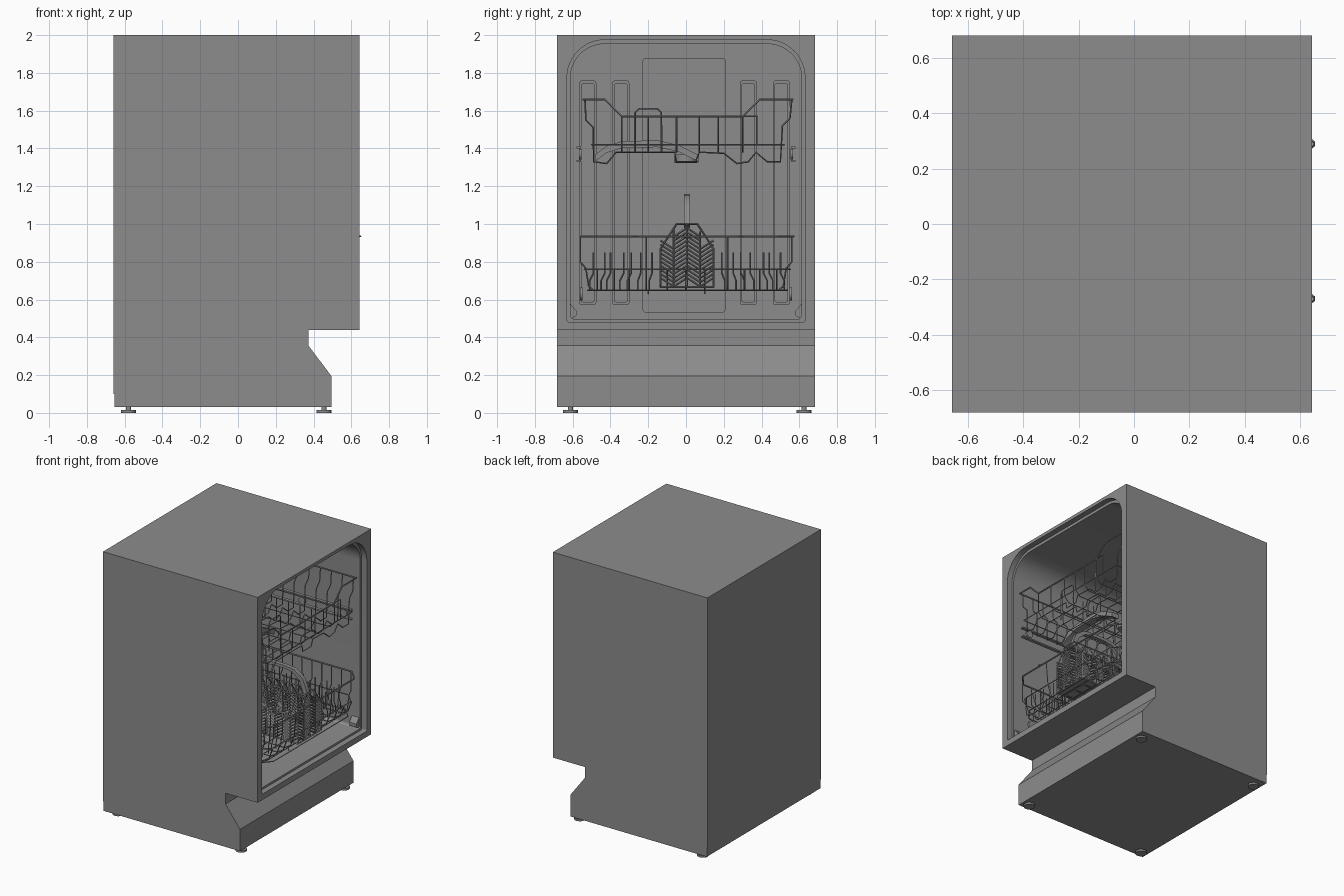
import bpy, bmesh
from math import sin, cos, pi, radians

if "Cube" in bpy.data.objects:
    bpy.data.objects.remove(bpy.data.objects["Cube"])

GREY = bpy.data.materials.new("dark_grey")
GREY.diffuse_color = (.265, .265, .265, 1)
GREY.use_nodes = True
GREY.node_tree.nodes["Principled BSDF"].inputs["Base Color"].default_value = GREY.diffuse_color


def link(name, data):
    ob = bpy.data.objects.new(name, data)
    data.materials.append(GREY)
    bpy.context.collection.objects.link(ob)
    return ob


def activate(ob):
    bpy.ops.object.select_all(action='DESELECT')
    ob.select_set(True)
    bpy.context.view_layer.objects.active = ob


def smooth(ob):
    activate(ob)
    bpy.ops.object.shade_smooth_by_angle(angle=radians(35))


def prism(name, pts, a, b, axis):
    """Extrude a 2D outline along x (outline y,z) or y (outline x,z)."""
    put = (lambda p, t: (t, p[0], p[1])) if axis == 'x' else (lambda p, t: (p[0], t, p[1]))
    bm = bmesh.new()
    lo = [bm.verts.new(put(p, a)) for p in pts]
    hi = [bm.verts.new(put(p, b)) for p in pts]
    bm.faces.new(lo)
    bm.faces.new(hi)
    n = len(pts)
    for i in range(n):
        bm.faces.new((lo[i], lo[(i + 1) % n], hi[(i + 1) % n], hi[i]))
    bmesh.ops.recalc_face_normals(bm, faces=bm.faces)
    me = bpy.data.meshes.new(name)
    bm.to_mesh(me)
    bm.free()
    return link(name, me)


def rounded(y0, y1, z0, z1, rb, rt, n=12):
    """Rectangle outline with bottom and top corner radii."""
    out = []
    for cy, cz, r, a in ((y1 - rb, z0 + rb, rb, -90), (y1 - rt, z1 - rt, rt, 0),
                         (y0 + rt, z1 - rt, rt, 90), (y0 + rb, z0 + rb, rb, 180)):
        for i in range(n + 1):
            t = radians(a + 90 * i / n)
            out.append((cy + r * cos(t), cz + r * sin(t)))
    return out


def wires(name, paths, r, res=0):
    """Round wires through point lists; a (points, True) path is a closed loop."""
    cu = bpy.data.curves.new(name, 'CURVE')
    cu.dimensions = '3D'
    cu.bevel_depth = r
    cu.bevel_resolution = res
    cu.use_fill_caps = True
    for p in paths:
        closed = isinstance(p, tuple)
        pts = p[0] if closed else p
        sp = cu.splines.new('POLY')
        sp.points.add(len(pts) - 1)
        for q, c in zip(sp.points, pts):
            q.co = (*c, 1)
        sp.use_cyclic_u = closed
    activate(link(name, cu))
    bpy.ops.object.convert(target='MESH')
    smooth(bpy.context.object)


def cylinder(name, r, depth, loc, rot=(0, 0, 0), n=24):
    bpy.ops.mesh.primitive_cylinder_add(vertices=n, radius=r, depth=depth, location=loc, rotation=rot)
    ob = bpy.context.object
    ob.name = name
    ob.data.materials.append(GREY)
    smooth(ob)


def frange(a, b, n):
    return [a + (b - a) * i / (n - 1) for i in range(n)]


# Cabinet with toe recess, stepped door opening and wash tub
body = prism("cabinet", [(-.653, .03), (.494, .03), (.494, .196), (.373, .356), (.373, .438), (.643, .438),
                         (.643, 2), (-.658, 2), (-.658, .1), (-.653, .1)], -.682, .682, 'y')
cuts = [prism("rim_cutter", rounded(-.63, .63, .482, 1.975, .008, .2), .6, .7, 'x'),
        prism("tub_cutter", rounded(-.612, .612, .497, 1.953, .02, .18), -.55, .65, 'x')]
for c in cuts:
    c.hide_render = True
    m = body.modifiers.new("cut", 'BOOLEAN')
    m.object = c
    m.solver = 'EXACT'
activate(body)
bpy.ops.object.convert(target='MESH')
for c in cuts:
    bpy.data.objects.remove(c)
smooth(body)

# Embossed back wall: centre panel and four upright ribs
smooth(prism("back_panel", rounded(-.23, .21, .53, 1.88, .02, .02, 4), -.551, -.54, 'x'))
for y in (-.52, -.345, .33, .505):
    smooth(prism("back_rib", rounded(y - .045, y + .045, .57, 1.76, .015, .015, 4), -.551, -.535, 'x'))
    smooth(prism("back_rib_face", rounded(y - .036, y + .036, .585, 1.745, .012, .012, 4), -.536, -.52, 'x'))

# Hinge gussets in the lower tub corners
for s in (-1, 1):
    prism("hinge_gusset", [(s * .614, .58), (s * .58, .54), (s * .58, .515), (s * .614, .495)], .53, .59, 'x')

# Levelling feet
for x in (-.58, .455):
    for y in (-.612, .625):
        cylinder("foot_pad", .04, .014, (x, y, .007))
        cylinder("foot_stem", .014, .04, (x, y, .03), n=12)

# Lower rack: rims, cross wires, lengthwise wires and plate tines
X0, X1 = -.48, .62
rim = [(X0, -.52), (X0, .53), (X0 + .04, .57), (X1 - .06, .57), (.638, .485),
       (.638, -.465), (X1 - .06, -.555), (X0 + .04, -.555)]
wires("lower_rack_rim", [([(x, y, .935) for x, y in rim], True)], .006, 1)
low = [([(x * .97, y * .97, .76) for x, y in rim], True),
       ([(x * .95, y * .94, .65) for x, y in rim], True)]
side = [(.56, .935), (.56, .8), (.53, .765), (.515, .67), (.49, .65)]
for x in frange(X0 + .05, X1 - .06, 13):
    low.append([(x, -y, z) for y, z in side] + [(x, y, z) for y, z in reversed(side)])
for y in (-.47, -.38, -.3, -.21, -.1, 0, .1, .22, .31, .39, .48):
    path = [(X0 + .01, y, .76), (X0 + .02, y, .68), (X0 + .05, y, .65),
            (X1 - .08, y, .65), (X1 - .03, y, .68), (X1, y, .76)]
    if y in (-.21, .22):
        path = [(X0, y, .935)] + path + [(.636, y, .935)]
    low.append(path)
for y, k in ((-.49, .02), (-.43, .02), (-.4, .02), (-.33, .02), (-.29, .02), (-.24, .015), (-.18, .015),
             (.19, -.015), (.25, -.015), (.29, -.02), (.34, -.02), (.41, -.02), (.44, -.02), (.5, -.02)):
    for x in frange(X0 + .08, X1 - .12, 10):
        low.append([(x, y - k, .65), (x, y - k, .7), (x, y, .74), (x, y, .85)])
for y in (-.2, .1):
    low.append([(X1 - .06, y, .65), (X1 - .05, y, .63)])
wires("lower_rack_wires", low, .0045)
# Front rim clips
wires("rim_clips", [[(.638, y - .015, .935), (.65, y - .006, .935), (.65, y + .006, .935),
                     (.638, y + .015, .935)] for y in (-.27, .29)], .005)
# Lower rack wheels
for s in (-1, 1):
    for x in (-.35, -.2, .3, .48):
        cylinder("rack_wheel", .034, .014, (x, s * .555, .63), (pi / 2, 0, 0), 20)

# Upper rack: shaped rim, bed wires, tines and folding shelf loops
U0, U1 = -.46, .6
front = [(-.545, 1.66), (-.43, 1.66), (-.34, 1.57), (.3, 1.57), (.39, 1.66), (.565, 1.66)]
rim = [(U1, y, z) for y, z in front] + [(U0, y, z) for y, z in reversed(front)]
wires("upper_rack_rim", [(rim, True)], .006, 1)
up = [([(U1, -.5, 1.42), (U1, .52, 1.42), (U0, .52, 1.42), (U0, -.5, 1.42)], True),
      [(U1, .3, 1.57), (U1, .375, 1.57), (U1, .375, 1.42)]]
bed = [(-.535, 1.66), (-.53, 1.55), (-.49, 1.51), (-.49, 1.33), (-.42, 1.32), (-.37, 1.38),
       (-.06, 1.38), (-.05, 1.33), (.05, 1.33), (.07, 1.38), (.2, 1.375), (.27, 1.32), (.33, 1.33),
       (.37, 1.38), (.43, 1.33), (.5, 1.33), (.51, 1.52), (.55, 1.56), (.56, 1.66)]
for x in frange(U0 + .02, U1 - .02, 12):
    up.append([(x, y, z) for y, z in bed])
for y in (-.34, -.2, -.05, .07, .17, .3):
    up.append([(U0, y, 1.57), (U0 + .02, y, 1.38), (U1 - .04, y, 1.38), (U1, y, 1.42), (U1, y, 1.57)])
for y in (-.2, .17):
    for x in frange(U0 + .08, U1 - .1, 10):
        up.append([(x, y, 1.38), (x, y, 1.55)])
for x in (-.3, -.05, .2, .45):
    up.append([(x, -.27, 1.38), (x, -.27, 1.59), (x, -.25, 1.61), (x, -.15, 1.61),
               (x, -.13, 1.59), (x, -.13, 1.38)])
wires("upper_rack_wires", up, .0045)

# Upper rack slide rails and rollers
for s in (-1, 1):
    c = s * .567
    for z in (1.335, 1.405):
        prism("slide_rail", [(c - .012, z - .005), (c + .012, z - .005),
                             (c + .012, z + .005), (c - .012, z + .005)], -.5, .56, 'x')
    for x in (-.4, .15, .5):
        cylinder("slide_roller", .028, .014, (x, s * .56, 1.37), (pi / 2, 0, 0), 20)

# Upper spray arm and hub
arm = [(-.48, 1.35), (-.42, 1.395), (-.34, 1.42), (-.15, 1.425), (-.04, 1.4), (.07, 1.345)]
strip = [(y, z + .018) for y, z in arm] + [(y, z - .018) for y, z in reversed(arm)]
smooth(prism("upper_spray_arm", strip, .2, .26, 'x'))
cylinder("spray_hub", .06, .045, (.07, 0, 1.345))
cylinder("feed_pipe", .018, .62, (-.24, 0, 1.352), (0, pi / 2, 0), 16)

# Cutlery basket: frame, herringbone slats, floor and handle
B0, B1 = .08, .6
hull = [(-.135, .665), (-.135, .87), (-.05, 1.0), (.06, 1.0), (.145, .87), (.145, .665)]
bas = [([(x, y, z) for y, z in hull], True) for x in (B0, (B0 + B1) / 2, B1)]
bas += [[(B0, y, z), (B1, y, z)] for y, z in hull]
cols = frange(-.135, .145, 5)
for x in (B0, B1):
    for i in range(4):
        a, b = cols[i], cols[i + 1]
        roof = min(1.0, .87 + (.145 - abs((a + b) / 2)) * 1.3)
        z = .67
        while z + .045 < roof:
            za, zb = (z, z + .045) if i % 2 else (z + .045, z)
            bas.append([(x, a, za), (x, b, zb)])
            z += .022
        bas.append([(x, b, .665), (x, b, min(1.0, .87 + max(0, .145 - abs(b)) * 1.3))])
cols = frange(B0, B1, 9)
for y, top in ((-.135, -.05), (.145, .06)):
    for i in range(8):
        for z in frange(.67, .83, 8):
            za, zb = (z, z + .04) if i % 2 else (z + .04, z)
            bas.append([(cols[i], y, za), (cols[i + 1], y, zb)])
        bas.append([(cols[i], y, .665), (cols[i], y, .87), (cols[i], top, 1.0)])
wires("cutlery_basket", bas, .0055)
prism("basket_floor", [(-.135, .66), (.145, .66), (.145, .672), (-.135, .672)], B0, B1, 'x')
outer = [(B0 + .01, 1.0), (B0 + .05, 1.1), (B0 + .12, 1.15), (B0 + .2, 1.16),
         (B1 - .2, 1.16), (B1 - .12, 1.15), (B1 - .05, 1.1), (B1 - .01, 1.0)]
inner = [(.34 + (x - .34) * .87, z - .022) for x, z in reversed(outer)]
smooth(prism("basket_handle", outer + inner, -.01, .02, 'y'))
